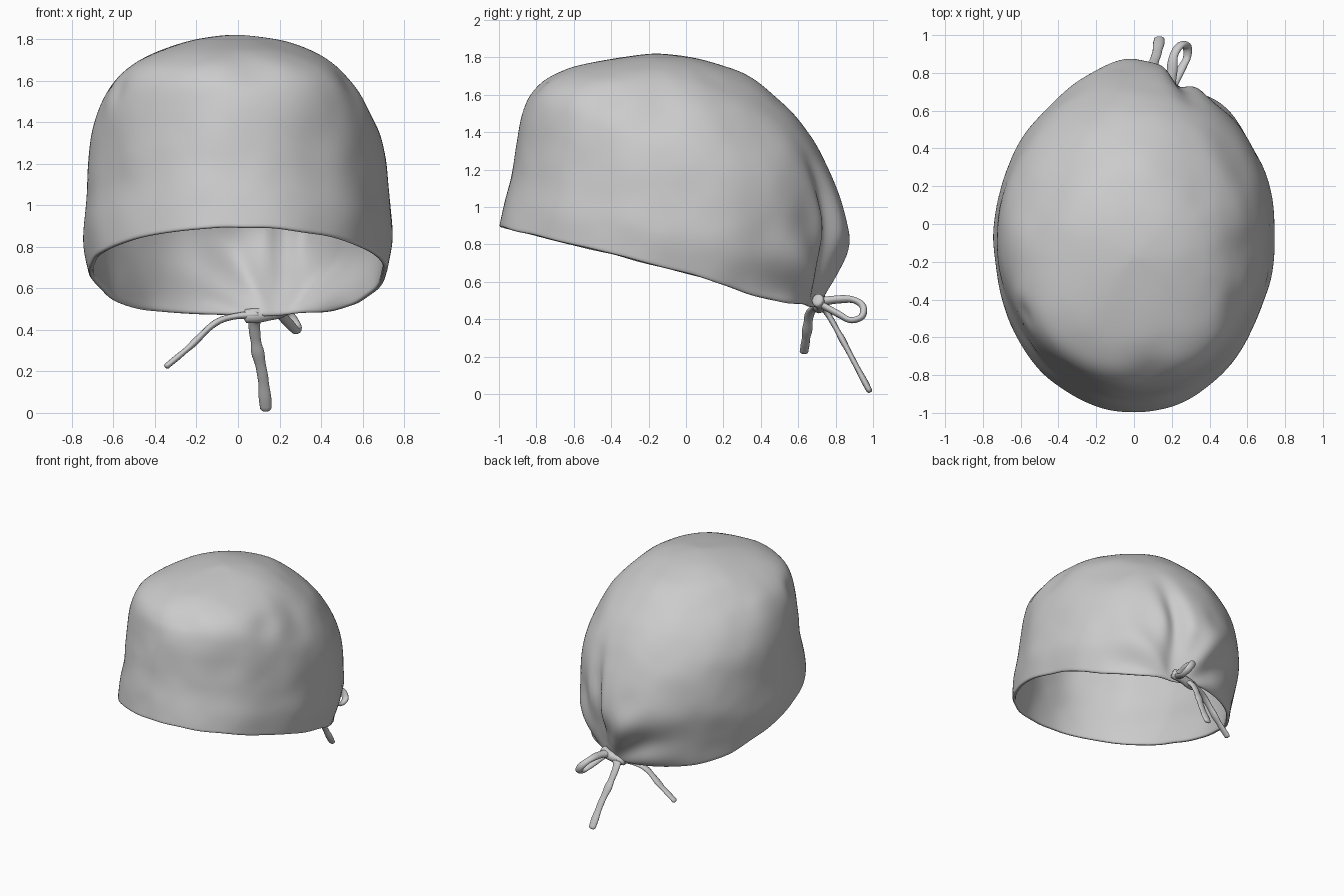
import bpy, bmesh, math
from mathutils import Vector, noise

if "Cube" in bpy.data.objects:
    bpy.data.objects.remove(bpy.data.objects["Cube"])

# Cap levels: front y, front z, back y, back z, half width
LEVELS = [
    (-1.005, 0.895, 0.72, 0.465, 0.720), (-0.97, 1.03, 0.80, 0.66, 0.743),
    (-0.935, 1.17, 0.86, 0.85, 0.736), (-0.905, 1.32, 0.82, 1.05, 0.722),
    (-0.875, 1.48, 0.735, 1.26, 0.69), (-0.84, 1.60, 0.61, 1.45, 0.63),
    (-0.765, 1.685, 0.475, 1.59, 0.54), (-0.63, 1.74, 0.29, 1.72, 0.41),
    (-0.43, 1.785, 0.08, 1.795, 0.23), (-0.18, 1.825, -0.18, 1.825, 0.0)]
KNOT = Vector((0.19, 0.73, 0.48))
# Soft dents: centre, radius, depth
DENTS = [((0.60, -0.15, 1.55), 0.18, 0.03), ((0.56, -0.45, 1.60), 0.12, 0.03),
         ((0.08, -0.80, 1.66), 0.12, 0.02), ((-0.58, -0.48, 1.55), 0.07, 0.02),
         ((0.62, 0.48, 0.85), 0.14, 0.02), ((-0.45, 0.60, 0.80), 0.36, 0.038),
         ((0.42, 0.68, 0.88), 0.16, 0.03)]


def bell(v, w):
    return math.exp(-(v / w) ** 2)


def spline(rows, t):
    """Catmull-Rom through rows, t from 0 to 1."""
    n = len(rows) - 1
    i = min(int(t * n), n - 1)
    f = t * n - i
    a, b, c, d = (rows[min(max(k, 0), n)] for k in (i - 1, i, i + 1, i + 2))
    return [0.5 * (2 * q + (r - p) * f + (2 * p - 5 * q + 4 * r - s) * f * f
                   + (3 * q - p - 3 * r + s) * f ** 3)
            for p, q, r, s in zip(a, b, c, d)]


def wrinkle(p):
    """Cloth shaping: gather folds at the knot, dents and gentle noise."""
    out = Vector((p.x, p.y + 0.1, max(0, p.z - 1.2) * 1.3)).normalized()
    h = 0.014 * noise.noise(p * 3.2) + 0.003 * noise.noise(p * 7)
    for c, r, depth in DENTS:
        h -= depth * bell((p - Vector(c)).length, r)
    if p.y > 0:
        d = (p - KNOT).length
        ang = math.atan2(p.x - KNOT.x, p.z - KNOT.z + 0.05)
        h += 0.02 * math.sin(ang * 9 + 0.8) * bell(d - 0.36, 0.22) * min(1, p.y * 3)
        h -= 0.10 * bell(p.x - 0.22 - 0.10 * (p.z - 0.6), 0.065) * bell(p.z - 0.85, 0.30)
        h += 0.025 * bell(p.x - 0.06, 0.09) * bell(p.z - 0.85, 0.25)
    return p + out * h


def finish(name, bm):
    me = bpy.data.meshes.new(name)
    bm.to_mesh(me)
    bm.free()
    for f in me.polygons:
        f.use_smooth = True
    ob = bpy.data.objects.new(name, me)
    bpy.context.collection.objects.link(ob)
    return ob


# Cap shell lofted from tilted rings, sagging a little at the back of the rim
N, M = 128, 48
bm = bmesh.new()
rings = []
for i in range(M):
    fy, fz, by, bz, w = spline(LEVELS, i / M)
    ring = []
    for j in range(N):
        a = math.tau * j / N
        u = (1 - math.cos(a)) / 2
        # crown is fuller towards the front left
        full = 1 + bell(i / M - 0.68, 0.2) * (0.07 * math.cos(a) - 0.025 * math.sin(a))
        p = Vector((w * full * math.sin(a), fy + (by - fy) * u, fz + (bz - fz) * u))
        p.z -= bell(i / M, 0.15) * (0.03 * bell(p.y - 0.4, 0.22) - 0.008 * noise.noise(p * 5))
        ring.append(bm.verts.new(wrinkle(p)))
    rings.append(ring)
apex = bm.verts.new(wrinkle(Vector((0, -0.18, 1.825))))
for lo, hi in zip(rings, rings[1:]):
    for j in range(N):
        k = (j + 1) % N
        bm.faces.new((lo[j], lo[k], hi[k], hi[j]))
for j in range(N):
    bm.faces.new((rings[-1][j], rings[-1][(j + 1) % N], apex))
# Relax the crown so the pole is not pinched
crown = [v for r in rings[-9:] for v in r] + [apex]
for _ in range(12):
    bmesh.ops.smooth_vert(bm, verts=crown, factor=0.5,
                          use_axis_x=False, use_axis_y=False, use_axis_z=True)
cap = finish("cap_shell", bm)
sol = cap.modifiers.new("cloth_thickness", 'SOLIDIFY')
sol.thickness, sol.offset = 0.025, -1
sub = cap.modifiers.new("soft_edge", 'SUBSURF')
sub.levels = sub.render_levels = 1


def strap(name, path, side, wide, thin, steps=40, sides=12, flare=0.0):
    """Sweep an oval section along a path, keeping its width near 'side'."""
    bm = bmesh.new()
    pts = [Vector(spline(path, s / steps)) for s in range(steps + 1)]
    loops = []
    for s, p in enumerate(pts):
        t = (pts[min(s + 1, steps)] - pts[max(s - 1, 0)]).normalized()
        sd = Vector(side)
        sd = (sd - t * sd.dot(t)).normalized()
        n = t.cross(sd)
        k = 1 + 0.25 * noise.noise(p * 12) + flare * bell(s / steps, 0.2)
        if s in (0, steps):
            k *= 0.6
        loops.append([bm.verts.new(p + sd * math.cos(a) * wide * k + n * math.sin(a) * thin * k)
                      for a in (math.tau * q / sides for q in range(sides))])
    for lo, hi in zip(loops, loops[1:]):
        for q in range(sides):
            r = (q + 1) % sides
            bm.faces.new((lo[q], lo[r], hi[r], hi[q]))
    bm.faces.new(loops[0][::-1])
    bm.faces.new(loops[-1])
    bmesh.ops.recalc_face_normals(bm, faces=bm.faces)
    return finish(name, bm)


# Ties: bow loop, long tail, short tail and the gathered knot
strap("bow_loop", [(0.18, 0.70, 0.49), (0.20, 0.80, 0.505), (0.21, 0.89, 0.505),
                   (0.245, 0.945, 0.47), (0.28, 0.94, 0.415), (0.28, 0.88, 0.395),
                   (0.25, 0.82, 0.425), (0.20, 0.72, 0.48)], (1, 0.1, 0.3), 0.024, 0.017, flare=0.4)
strap("long_tail", [(0.12, 0.70, 0.48), (0.08, 0.75, 0.44), (0.09, 0.82, 0.32),
                    (0.12, 0.90, 0.17), (0.135, 0.985, 0.01)], (1, 0, 0), 0.028, 0.016, flare=0.3)
strap("short_tail", [(0.10, 0.715, 0.475), (-0.03, 0.69, 0.462), (-0.12, 0.66, 0.425),
                     (-0.23, 0.645, 0.32), (-0.35, 0.63, 0.22)], (0, 1, 0), 0.024, 0.015, flare=0.4)
strap("tie_knot", [(0.03, 0.705, 0.465), (0.11, 0.715, 0.472), (0.18, 0.72, 0.487),
                   (0.23, 0.70, 0.505)], (0, 0, 1), 0.034, 0.03, steps=20)
